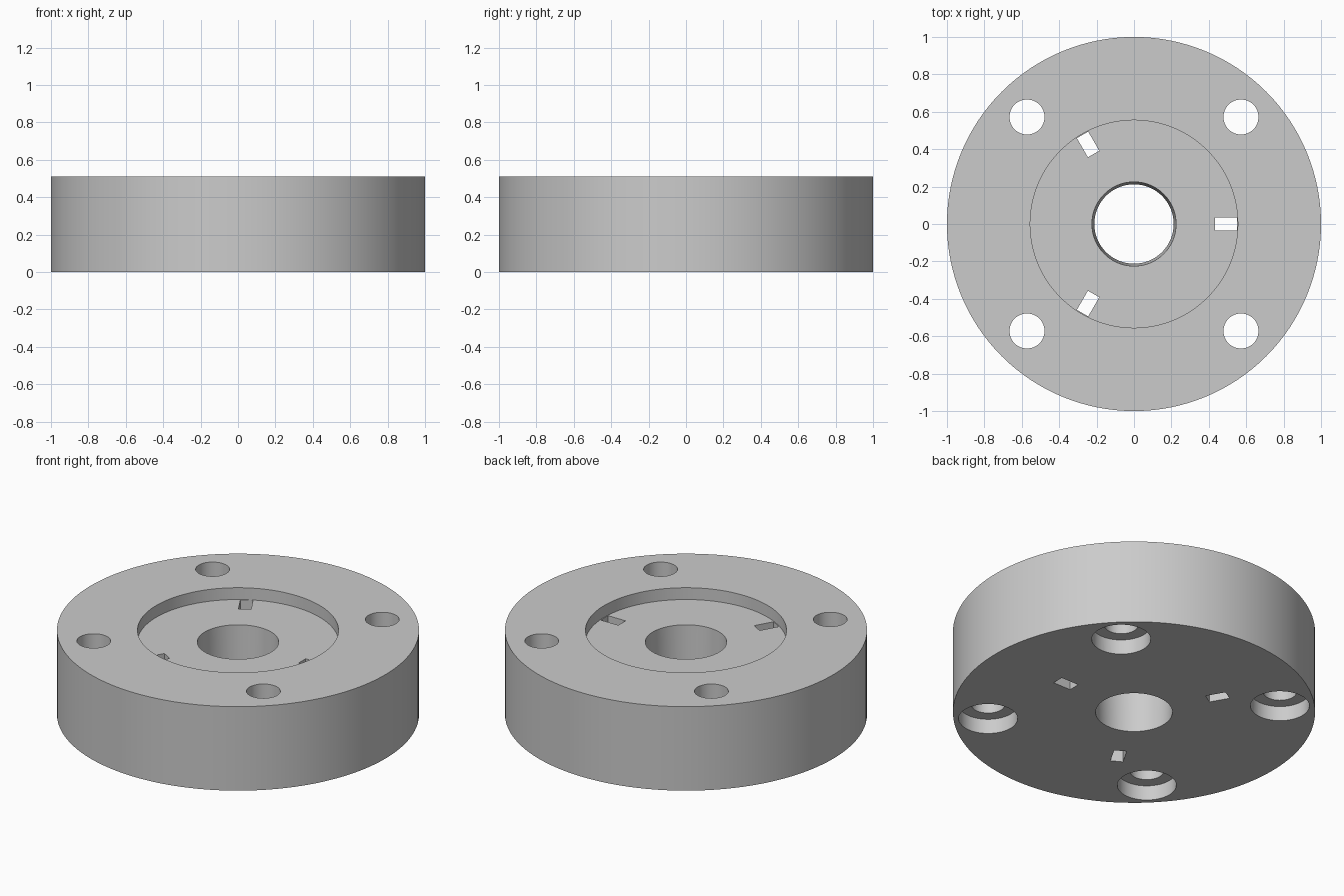
import bpy, bmesh, math
from mathutils import Matrix, Vector

if "Cube" in bpy.data.objects:
    bpy.data.objects.remove(bpy.data.objects["Cube"])

H = 0.512        # total height
FLOOR = 0.44     # recess floor height


def lathe(name, profile, segs, closed):
    """Revolve an (r, z) profile about z; open profiles get end caps."""
    bm = bmesh.new()
    rings = []
    for r, z in profile:
        rings.append([bm.verts.new((r * math.cos(2 * math.pi * i / segs),
                                    r * math.sin(2 * math.pi * i / segs), z))
                      for i in range(segs)])
    pairs = list(zip(rings, rings[1:]))
    if closed:
        pairs.append((rings[-1], rings[0]))
    else:
        bm.faces.new(rings[0])
        bm.faces.new(rings[-1])
    for a, b in pairs:
        for i in range(segs):
            j = (i + 1) % segs
            bm.faces.new((a[i], a[j], b[j], b[i]))
    return finish(name, bm)


def finish(name, bm):
    bmesh.ops.recalc_face_normals(bm, faces=bm.faces)
    me = bpy.data.meshes.new(name)
    bm.to_mesh(me)
    bm.free()
    ob = bpy.data.objects.new(name, me)
    bpy.context.collection.objects.link(ob)
    return ob


def cut(target, cutter):
    bpy.context.view_layer.objects.active = target
    mod = target.modifiers.new("cut", 'BOOLEAN')
    mod.operation = 'DIFFERENCE'
    mod.solver = 'EXACT'
    mod.object = cutter
    bpy.ops.object.modifier_apply(modifier=mod.name)
    bpy.data.objects.remove(cutter)


grey = bpy.data.materials.new("light grey")
grey.diffuse_color = (0.6, 0.6, 0.6, 1)
grey.use_nodes = True
grey.node_tree.nodes["Principled BSDF"].inputs["Base Color"].default_value = grey.diffuse_color

# Flange body with shallow round recess and slightly tapered bore
body = lathe("flange_body", [(0.212, 0), (1, 0), (1, H), (0.555, H),
                             (0.555, FLOOR), (0.225, FLOOR)], 128, True)
body.data.materials.append(grey)

# Four bolt holes, counterbored from below
for sx in (-1, 1):
    for sy in (-1, 1):
        hole = lathe("bolt_hole_cutter", [(0.163, -0.1), (0.163, 0.09),
                                          (0.0935, 0.09), (0.0935, 0.7)], 48, False)
        hole.data.transform(Matrix.Translation((0.572 * sx, 0.572 * sy, 0)))
        cut(body, hole)

# Three radial slots through the recess floor
for k in range(3):
    bm = bmesh.new()
    bmesh.ops.create_cube(bm, size=1)
    bmesh.ops.scale(bm, vec=Vector((0.118, 0.07, 0.67)), verts=bm.verts)
    bmesh.ops.translate(bm, vec=Vector((0.491, 0, 0.235)), verts=bm.verts)
    bm.transform(Matrix.Rotation(k * 2 * math.pi / 3, 4, 'Z'))
    cut(body, finish("slot_cutter", bm))

# Smooth round walls, crisp edges
bpy.ops.object.select_all(action='DESELECT')
body.select_set(True)
bpy.context.view_layer.objects.active = body
bpy.ops.object.shade_smooth_by_angle(angle=math.radians(30))
